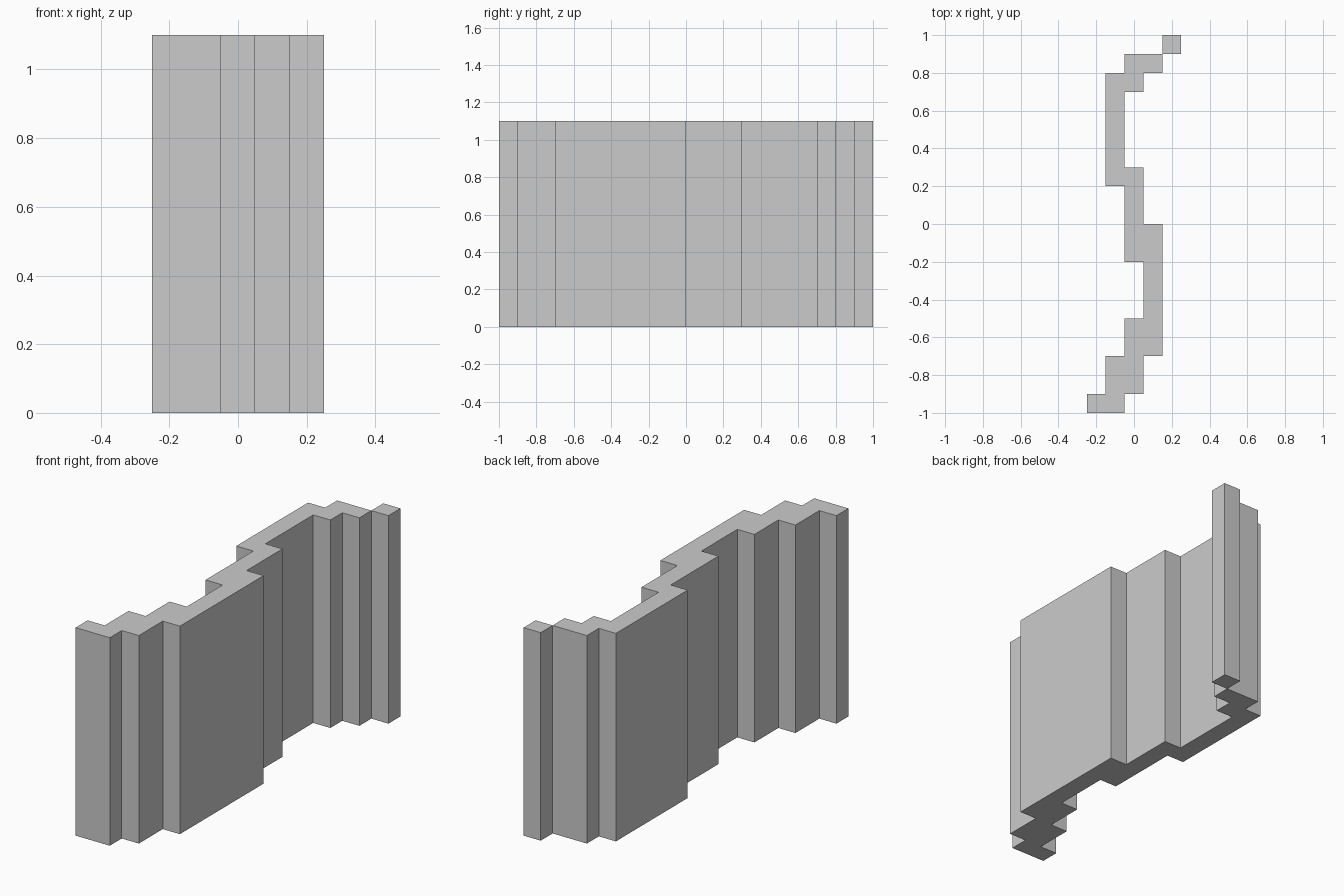
import bpy
import bmesh

if "Cube" in bpy.data.objects:
    bpy.data.objects.remove(bpy.data.objects["Cube"])

HEIGHT = 1.1


def extrude_outline(name, outline):
    """Make a closed vertical prism from a counter-clockwise plan outline."""
    bm = bmesh.new()
    base = bm.faces.new([bm.verts.new((x, y, 0)) for x, y in outline])
    top = bmesh.ops.extrude_face_region(bm, geom=[base], use_keep_orig=True)
    verts = [g for g in top["geom"] if isinstance(g, bmesh.types.BMVert)]
    bmesh.ops.translate(bm, verts=verts, vec=(0, 0, HEIGHT))
    bmesh.ops.recalc_face_normals(bm, faces=bm.faces)
    mesh = bpy.data.meshes.new(name)
    bm.to_mesh(mesh)
    bm.free()
    obj = bpy.data.objects.new(name, mesh)
    bpy.context.collection.objects.link(obj)
    return obj


# Stepped wall: right edge going back, then left edge coming forward
right_edge = [(-.05, -1), (-.05, -.9), (.05, -.9), (.05, -.7), (.15, -.7),
              (.15, 0), (.05, 0), (.05, .3), (-.05, .3), (-.05, .7),
              (.05, .7), (.05, .8), (.15, .8), (.15, .9)]
left_edge = [(-.05, .9), (-.05, .8), (-.15, .8), (-.15, .2), (-.05, .2),
             (-.05, -.2), (.05, -.2), (.05, -.5), (-.05, -.5), (-.05, -.7),
             (-.15, -.7), (-.15, -.9), (-.25, -.9), (-.25, -1)]
extrude_outline("stepped_wall", right_edge + left_edge)

# End post touching the wall only along one corner
extrude_outline("end_post", [(.15, .9), (.25, .9), (.25, 1), (.15, 1)])
